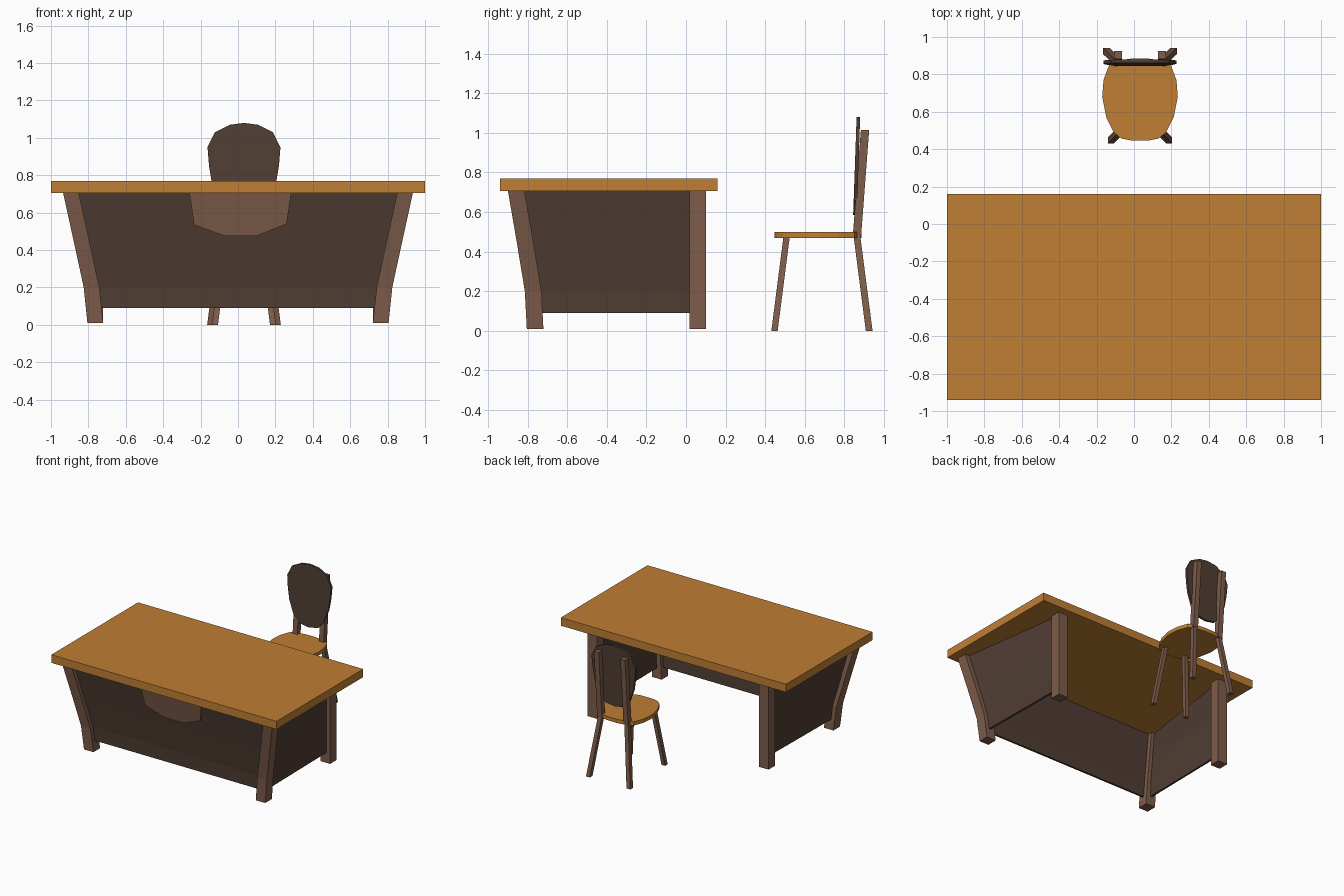
import bpy, bmesh, math

if "Cube" in bpy.data.objects:
    bpy.data.objects.remove(bpy.data.objects["Cube"])


def material(name, rgb):
    m = bpy.data.materials.new(name)
    m.diffuse_color = (*rgb, 1)
    m.use_nodes = True
    m.node_tree.nodes["Principled BSDF"].inputs["Base Color"].default_value = m.diffuse_color
    return m


TOP = material("honey_wood", (0.52, 0.21, 0.035))
LEG = material("leg_wood", (0.21, 0.11, 0.07))
DARK = material("dark_wood", (0.08, 0.047, 0.034))


def loft(name, rings, mat):
    """Closed solid skinned through rings of equal point count."""
    bm = bmesh.new()
    vs = [[bm.verts.new(p) for p in r] for r in rings]
    n = len(rings[0])
    for a, b in zip(vs, vs[1:]):
        for i in range(n):
            j = (i + 1) % n
            bm.faces.new((a[i], a[j], b[j], b[i]))
    bm.faces.new(vs[0])
    bm.faces.new(vs[-1])
    bmesh.ops.recalc_face_normals(bm, faces=bm.faces)
    me = bpy.data.meshes.new(name)
    bm.to_mesh(me)
    bm.free()
    me.materials.append(mat)
    ob = bpy.data.objects.new(name, me)
    bpy.context.collection.objects.link(ob)
    return ob


def rect(x0, x1, y0, y1, z):
    return [(x0, y0, z), (x1, y0, z), (x1, y1, z), (x0, y1, z)]


def post(name, path, h, mat=LEG):
    """Square post of half width h along a path of centres."""
    return loft(name, [rect(x - h, x + h, y - h, y + h, z) for x, y, z in path], mat)


# Desk top
loft("desk_top", [rect(-1, 1, -0.94, 0.16, z) for z in (0.705, 0.77)], TOP)

# Desk legs and side panels: front legs flare outward, back legs are straight
FLARE = [(0.763, -0.762, 0.01), (0.783, -0.772, 0.2), (0.837, -0.813, 0.45), (0.893, -0.857, 0.705)]
PANEL = [(0.774, -0.767, 0.09)] + FLARE[1:]
T = 0.008
for side, s in (("left", -1), ("right", 1)):
    post(f"desk_front_leg_{side}", [(s * x, y, z) for x, y, z in FLARE], 0.042)
    post(f"desk_back_leg_{side}", [(s * 0.763, 0.06, z) for z in (0.01, 0.705)], 0.042)
    loft(f"side_panel_{side}",
         [[(s * x - T, y, z), (s * x + T, y, z), (s * 0.763 + T, 0.06, z), (s * 0.763 - T, 0.06, z)]
          for x, y, z in PANEL], DARK)

# Front panel following the flare of the legs
loft("front_panel", [rect(-x, x, y - T, y + T, z) for x, y, z in PANEL], DARK)

# Decorative plate on the front panel
PLATE = [(-0.26, 0.705), (-0.235, 0.535), (-0.07, 0.475), (0.10, 0.475), (0.26, 0.54), (0.285, 0.705)]


def plate_y(z):
    return -0.813 - 0.044 * (z - 0.45) / 0.255


loft("front_plate", [[(x, plate_y(z) - d, z) for x, z in PLATE] for d in (0.018, 0.002)], LEG)

# Chair seat: rounded outline, narrower at the front
CX = 0.032
HALF = [(0.05, 0.447), (0.10, 0.457), (0.14, 0.49), (0.18, 0.57), (0.202, 0.68),
        (0.195, 0.77), (0.165, 0.85), (0.11, 0.875), (0.04, 0.885)]
outline = HALF + [(-x, y) for x, y in reversed(HALF)]
loft("chair_seat", [[(CX + x, y, z) for x, y in outline] for z in (0.47, 0.50)], TOP)

# Chair legs, the back pair running up into the backrest posts
for side, s in (("left", -1), ("right", 1)):
    post(f"chair_front_leg_{side}", [(CX + s * 0.155, 0.447, 0), (CX + s * 0.095, 0.508, 0.475)], 0.016)
    post(f"chair_back_leg_{side}", [(CX + s * 0.18, 0.925, 0), (CX + s * 0.117, 0.863, 0.48)], 0.017)
    post(f"backrest_post_{side}", [(CX + s * 0.117, 0.863, 0.475), (CX + s * 0.117, 0.904, 1.015)], 0.021)

# Backrest: rounded slab tapering downward and leaning slightly back
BACK = [(0.0, 1.08), (0.075, 1.07), (0.155, 1.03), (0.195, 0.95), (0.187, 0.85), (0.172, 0.76),
        (0.135, 0.66), (0.085, 0.6), (0.0, 0.585)]
shape = BACK + [(-x, z) for x, z in BACK[-2:0:-1]]
loft("chair_backrest",
     [[(CX + x, 0.853 + 0.035 * (z - 0.58) * 1.0 + d, z) for x, z in shape] for d in (-0.009, 0.009)], DARK)
